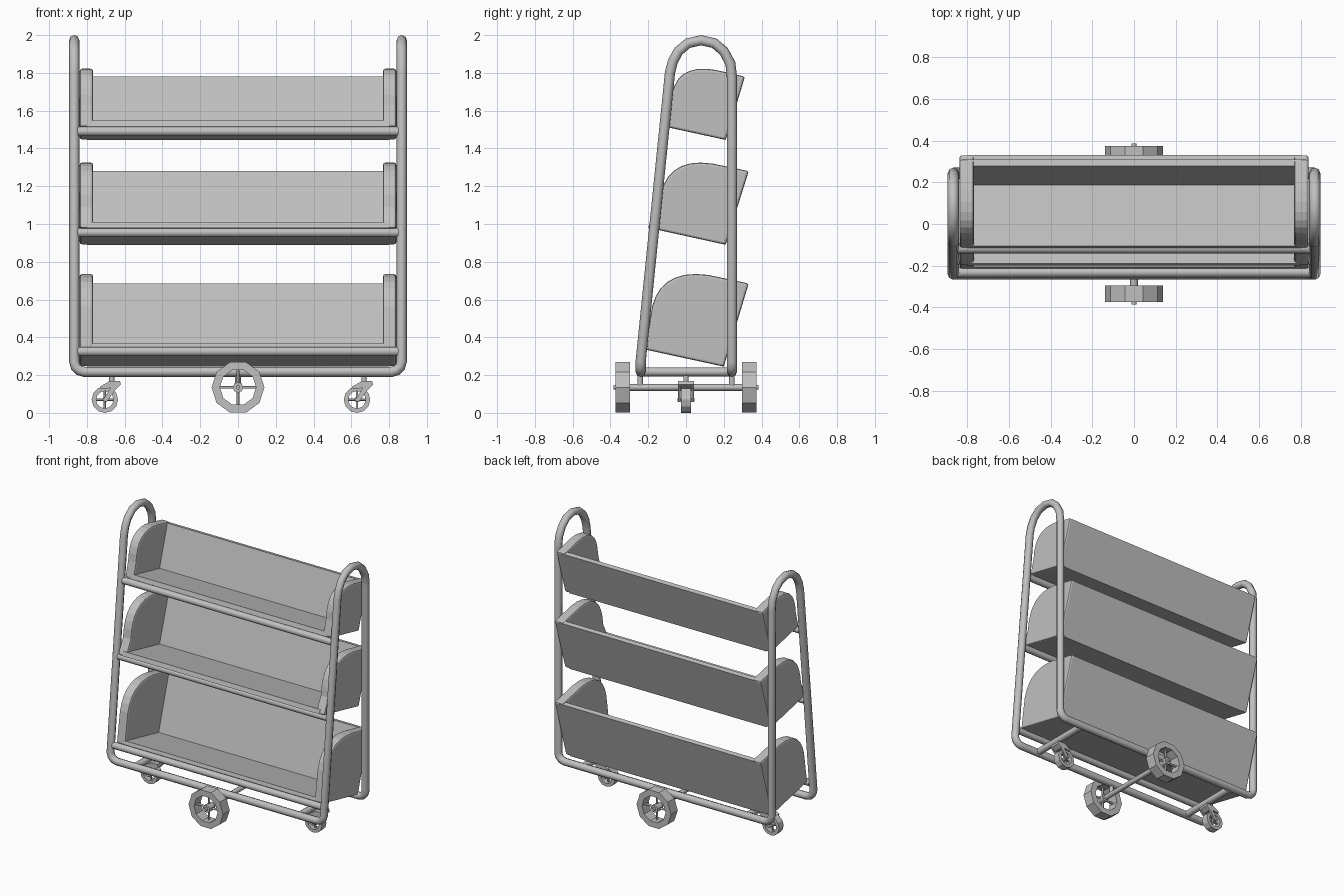
import bpy, bmesh
from math import pi, cos, sin
from mathutils import Vector

old = bpy.data.objects.get("Cube")
if old:
    bpy.data.objects.remove(old)

GREY = (0.53, 0.53, 0.53, 1)
metal = bpy.data.materials.new("plain_grey")
metal.use_nodes = True
metal.diffuse_color = GREY
metal.node_tree.nodes["Principled BSDF"].inputs["Base Color"].default_value = GREY


def add(name, data):
    data.materials.append(metal)
    ob = bpy.data.objects.new(name, data)
    bpy.context.collection.objects.link(ob)
    return ob


def tube(name, pts, radius, closed=False):
    """Round tube following a list of points."""
    cu = bpy.data.curves.new(name, "CURVE")
    cu.dimensions = "3D"
    cu.bevel_depth = radius
    cu.bevel_resolution = 2
    cu.use_fill_caps = True
    sp = cu.splines.new("POLY")
    sp.points.add(len(pts) - 1)
    for p, co in zip(sp.points, pts):
        p.co = (*co, 1)
    sp.use_cyclic_u = closed
    return add(name, cu)


def prism(name, outline, axis, lo, hi, bevel=0):
    """Outline extruded along x (outline in y, z) or along y (outline in x, z)."""
    def place(p, d):
        return (d, p[0], p[1]) if axis == "x" else (p[0], d, p[1])
    bm = bmesh.new()
    a = [bm.verts.new(place(p, lo)) for p in outline]
    b = [bm.verts.new(place(p, hi)) for p in outline]
    bm.faces.new(a)
    bm.faces.new(b[::-1])
    for i in range(len(a)):
        j = (i + 1) % len(a)
        bm.faces.new((a[i], b[i], b[j], a[j]))
    bmesh.ops.recalc_face_normals(bm, faces=bm.faces)
    me = bpy.data.meshes.new(name)
    bm.to_mesh(me)
    bm.free()
    ob = add(name, me)
    if bevel:
        mod = ob.modifiers.new("rounded_rim", "BEVEL")
        mod.width = bevel
        mod.segments = 2
        mod.angle_limit = 0.9
    return ob


def wheel(name, x, y, z, r_out, r_in, half, sides, spoke):
    """Faceted tyre with a hub and four spokes, axle along y."""
    bm = bmesh.new()
    rings = []
    for i in range(sides):
        t = 2 * pi * i / sides
        rings.append([bm.verts.new((x + r * cos(t), y + d, z + r * sin(t)))
                      for r, d in ((r_out, -half), (r_out, half), (r_in, half), (r_in, -half))])
    for i in range(sides):
        p, q = rings[i], rings[(i + 1) % sides]
        for k in range(4):
            m = (k + 1) % 4
            bm.faces.new((p[k], p[m], q[m], q[k]))
    bmesh.ops.recalc_face_normals(bm, faces=bm.faces)
    me = bpy.data.meshes.new(name)
    bm.to_mesh(me)
    bm.free()
    add(name + "_tyre", me)
    tube(name + "_hub", [(x, y - half * 0.8, z), (x, y + half * 0.8, z)], r_out * 0.2)
    reach = r_in * 1.03
    tube(name + "_spokes_upright", [(x, y, z - reach), (x, y, z + reach)], spoke)
    tube(name + "_spokes_level", [(x - reach, y, z), (x + reach, y, z)], spoke)


# Tubular frame: one closed loop through both arches and both bottom rails
X, BASE, R = 0.867, 0.217, 0.027
arch = [(-0.085, 1.8), (-0.07, 1.86), (-0.04, 1.915), (0.01, 1.957), (0.08, 1.973),
        (0.15, 1.957), (0.2, 1.915), (0.235, 1.85), (0.243, 1.78)]


def corner(y):
    return [(X - 0.055 * (1 - cos(t)), y, BASE + 0.055 * (1 - sin(t)))
            for t in (0, pi / 6, pi / 3, pi / 2)]


half_loop = corner(-0.24)[::-1] + [(X, y, z) for y, z in arch] + corner(0.243)
other_half = [(-x, y, z) for x, y, z in half_loop[::-1]]
tube("tubular_frame", half_loop + other_half, R, closed=True)


def post_y(z):
    return -0.24 + 0.155 * (z - 0.24) / 1.56


# Shelves: front lower, back lower, back top, rim curve start / control / end, bar height
shelves = {
    "lower": ((-0.215, 0.335), (0.2, 0.245), (0.332, 0.685),
              (-0.19, 0.5), (-0.165, 0.77), (0.12, 0.73), 0.325),
    "middle": ((-0.2, 0.98), (0.21, 0.89), (0.332, 1.28),
               (-0.145, 1.09), (-0.125, 1.36), (0.14, 1.32), 0.955),
    "upper": ((-0.115, 1.516), (0.21, 1.445), (0.312, 1.78),
              (-0.085, 1.63), (-0.07, 1.86), (0.16, 1.815), 1.49),
}
THICK = 0.033
for level, pts in shelves.items():
    front, back, top, start, ctrl, end = [Vector(p) for p in pts[:6]]
    rim = [start * (1 - t) ** 2 + ctrl * 2 * t * (1 - t) + end * t * t
           for t in [i / 8 for i in range(9)]]
    for side, s in (("left", 1), ("right", -1)):
        prism(f"{level}_{side}_end_panel", [front, back, top] + rim[::-1],
              "x", s * 0.768, s * 0.838, bevel=0.012)
    # Floor and back board as one folded profile
    along = (back - front).normalized()
    up = (top - back).normalized()
    crest = top - up * 0.006
    inner = back + up * THICK - along * THICK
    prism(f"{level}_shelf_tray",
          [front, back, crest, crest - along * THICK, inner, front + up * THICK],
          "x", -0.8, 0.8)
    z = pts[6]
    tube(f"{level}_front_bar", [(-0.85, post_y(z), z), (0.85, post_y(z), z)], 0.025)

# Centre wheels and axle
AXLE = 0.135
tube("axle_sleeve", [(0, -0.3, AXLE), (0, 0.3, AXLE)], 0.018)
tube("axle_pin", [(0, -0.385, AXLE), (0, 0.385, AXLE)], 0.012)
for end_name, s in (("front", -1), ("back", 1)):
    wheel(end_name + "_wheel", 0, s * 0.335, AXLE, 0.14, 0.096, 0.039, 10, 0.007)
    tube(end_name + "_axle_hanger", [(0, s * 0.243, AXLE), (0, s * 0.243, BASE)], 0.015)

# Swivel casters under the cross rails
cheek = [(-0.012, -0.005), (0.01, -0.012), (0.055, 0.05), (0.085, 0.08), (0.08, 0.1),
         (0.03, 0.1), (-0.025, 0.067), (-0.02, 0.055), (0.03, 0.062)]
crown = [(0.05, 0.06), (0.085, 0.08), (0.08, 0.1), (0.03, 0.1), (-0.025, 0.07)]
for side, x in (("left", 0.63), ("right", -0.705)):
    stem, zc = x + 0.037, 0.07
    tube(side + "_cross_rail", [(stem, -0.24, BASE), (stem, 0.243, BASE)], 0.024)
    tube(side + "_caster_stem", [(stem, 0, 0.155), (stem, 0, BASE)], 0.014)
    wheel(side + "_caster", x, 0, zc, 0.07, 0.046, 0.026, 12, 0.006)
    tube(side + "_caster_pin", [(x, -0.045, zc), (x, 0.045, zc)], 0.009)
    for cheek_name, s in (("front", -1), ("back", 1)):
        prism(f"{side}_caster_{cheek_name}_cheek", [(x + a, zc + b) for a, b in cheek],
              "y", s * 0.03, s * 0.042)
    prism(side + "_caster_crown", [(x + a, zc + b) for a, b in crown], "y", -0.035, 0.035)
